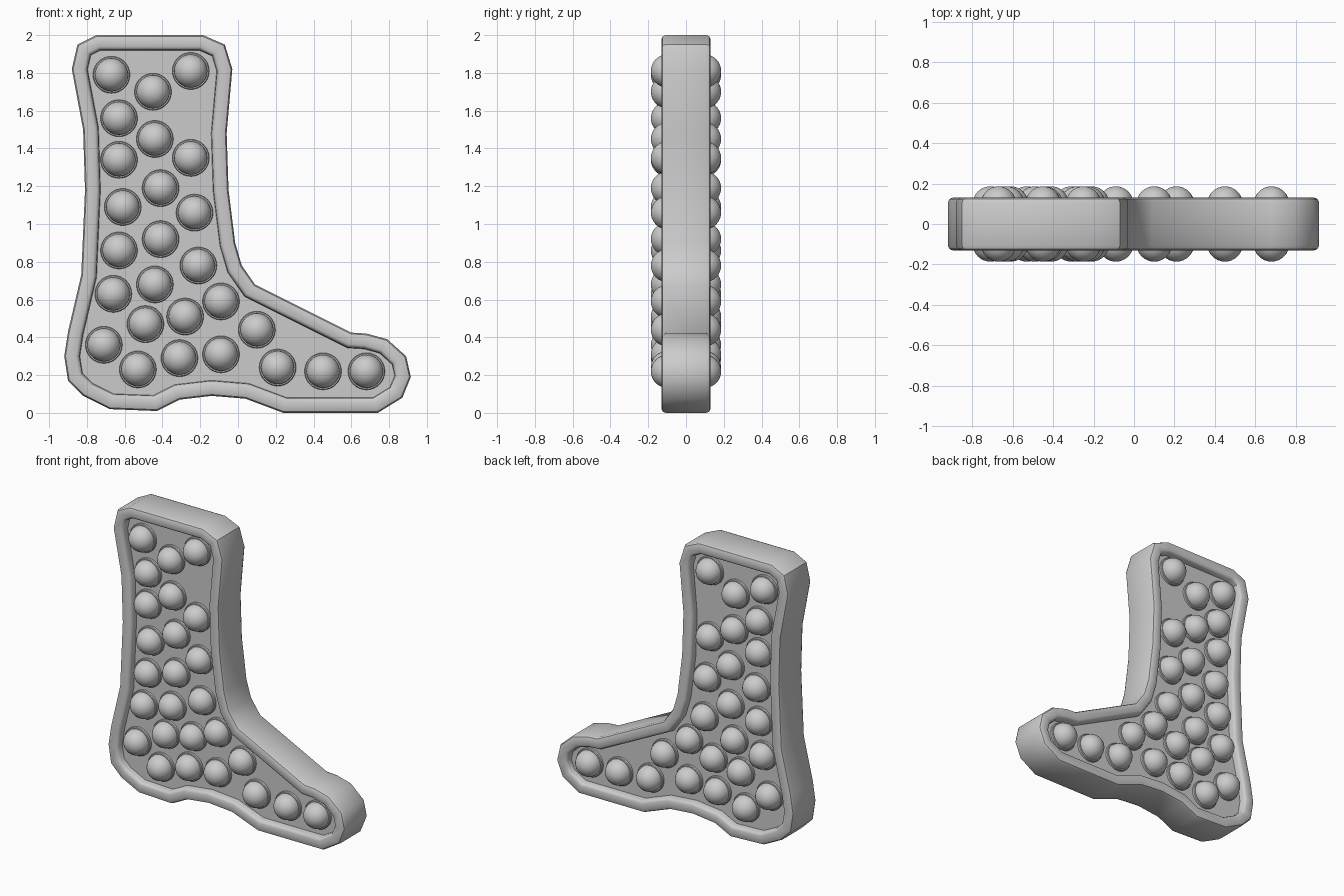
import bpy, bmesh, math
from mathutils import Vector

if "Cube" in bpy.data.objects:
    bpy.data.objects.remove(bpy.data.objects["Cube"], do_unlink=True)

grey = bpy.data.materials.new("plain grey")
grey.use_nodes = True
grey.diffuse_color = (0.6, 0.6, 0.6, 1)
grey.node_tree.nodes["Principled BSDF"].inputs["Base Color"].default_value = (0.6, 0.6, 0.6, 1)

PANEL = 0.08      # half thickness of the sunken panel
HALF = 0.13       # half thickness of the rim

# Boot outline (x, z) in hundredths, clockwise from the top left
OUTLINE = [(-75, 200), (-18.5, 200), (-7, 195), (-3, 182), (-6, 148), (-5, 118),
           (-1.5, 90), (2, 78), (9, 68), (60, 42.5), (68, 42), (79, 39), (89, 30),
           (91.5, 19), (87, 8), (74, 0), (24, 0), (4, 7.5), (-14, 9), (-31, 7),
           (-43, 1), (-68, 2), (-82, 9), (-90, 17), (-92, 30), (-90, 43),
           (-83, 73), (-81, 118), (-82, 150), (-88, 182), (-85, 195)]

# Bubble centres (x, z) in hundredths
BUBBLES = [(-67, 179), (-25, 181), (-45, 170), (-63, 156), (-44, 145), (-25, 135),
           (-63, 134), (-41, 119), (-61, 109), (-23, 106), (-41, 92), (-63, 86),
           (-21, 78), (-44, 68), (-66, 63), (-9, 59), (-28, 51), (-49, 47),
           (10, 44), (-71, 36), (-9, 31), (-31, 29), (-53, 23), (21, 24),
           (45, 22), (68, 22)]


def inset(points, distance):
    """Move every side of a clockwise outline inwards by the same distance."""
    result = []
    for i, here in enumerate(points):
        before = (here - points[i - 1]).normalized()
        after = (points[(i + 1) % len(points)] - here).normalized()
        n1, n2 = Vector((before.y, -before.x)), Vector((after.y, -after.x))
        result.append(here + (n1 + n2) * distance / (1 + n1.dot(n2)))
    return result


def bridge(bm, first, second):
    for i in range(len(first)):
        j = (i + 1) % len(first)
        bm.faces.new((first[i], first[j], second[j], second[i]))


def finish(bm, name, angle):
    bmesh.ops.recalc_face_normals(bm, faces=bm.faces[:])
    mesh = bpy.data.meshes.new(name)
    bm.to_mesh(mesh)
    bm.free()
    mesh.materials.append(grey)
    obj = bpy.data.objects.new(name, mesh)
    bpy.context.collection.objects.link(obj)
    bpy.ops.object.select_all(action="DESELECT")
    obj.select_set(True)
    bpy.context.view_layer.objects.active = obj
    bpy.ops.object.shade_smooth_by_angle(angle=math.radians(angle))
    return obj


# Boot body: rounded rim section swept around the outline, closed by two panels
section = [(0.082, PANEL), (0.079, 0.112), (0.073, 0.124), (0.062, HALF),
           (0.022, HALF), (0.007, 0.124), (0, 0.108)]
section += [(d, -y) for d, y in reversed(section)]
outline = [Vector(p) / 100 for p in OUTLINE]
bm = bmesh.new()
rings = [[bm.verts.new((p.x, y, p.y)) for p in inset(outline, d)] for d, y in section]
for a, b in zip(rings, rings[1:]):
    bridge(bm, a, b)
bm.faces.new(rings[0])
bm.faces.new(rings[-1])
finish(bm, "boot_body", 40)


def add_bubble(bm, x, z, side, segments=32):
    """Low collar with a round dome rising out of it."""
    radius, collar, base = 0.088, 0.098, 0.098
    profile = [(collar, PANEL - 0.01), (collar, base - 0.004), (collar - 0.004, base), (radius, base)]
    for k in range(1, 8):
        t = k * math.pi / 16
        profile.append((radius * math.cos(t), base + radius * math.sin(t)))
    loops = []
    for r, y in profile:
        loops.append([bm.verts.new((x + r * math.cos(i * math.tau / segments), side * y,
                                    z + r * math.sin(i * math.tau / segments)))
                      for i in range(segments)])
    for a, b in zip(loops, loops[1:]):
        bridge(bm, a, b)
    tip = bm.verts.new((x, side * (base + radius), z))
    last = loops[-1]
    for i in range(segments):
        bm.faces.new((last[i], last[(i + 1) % segments], tip))


# Bubbles on both faces
for name, side in (("front_bubbles", -1), ("back_bubbles", 1)):
    bm = bmesh.new()
    for x, z in BUBBLES:
        add_bubble(bm, x / 100, z / 100, side)
    # open bases make outward direction ambiguous, so check the domes afterwards
    obj = finish(bm, name, 35)
    tip_face = max(obj.data.polygons, key=lambda f: side * f.center.y)
    if tip_face.normal.y * side < 0:
        obj.data.flip_normals()
